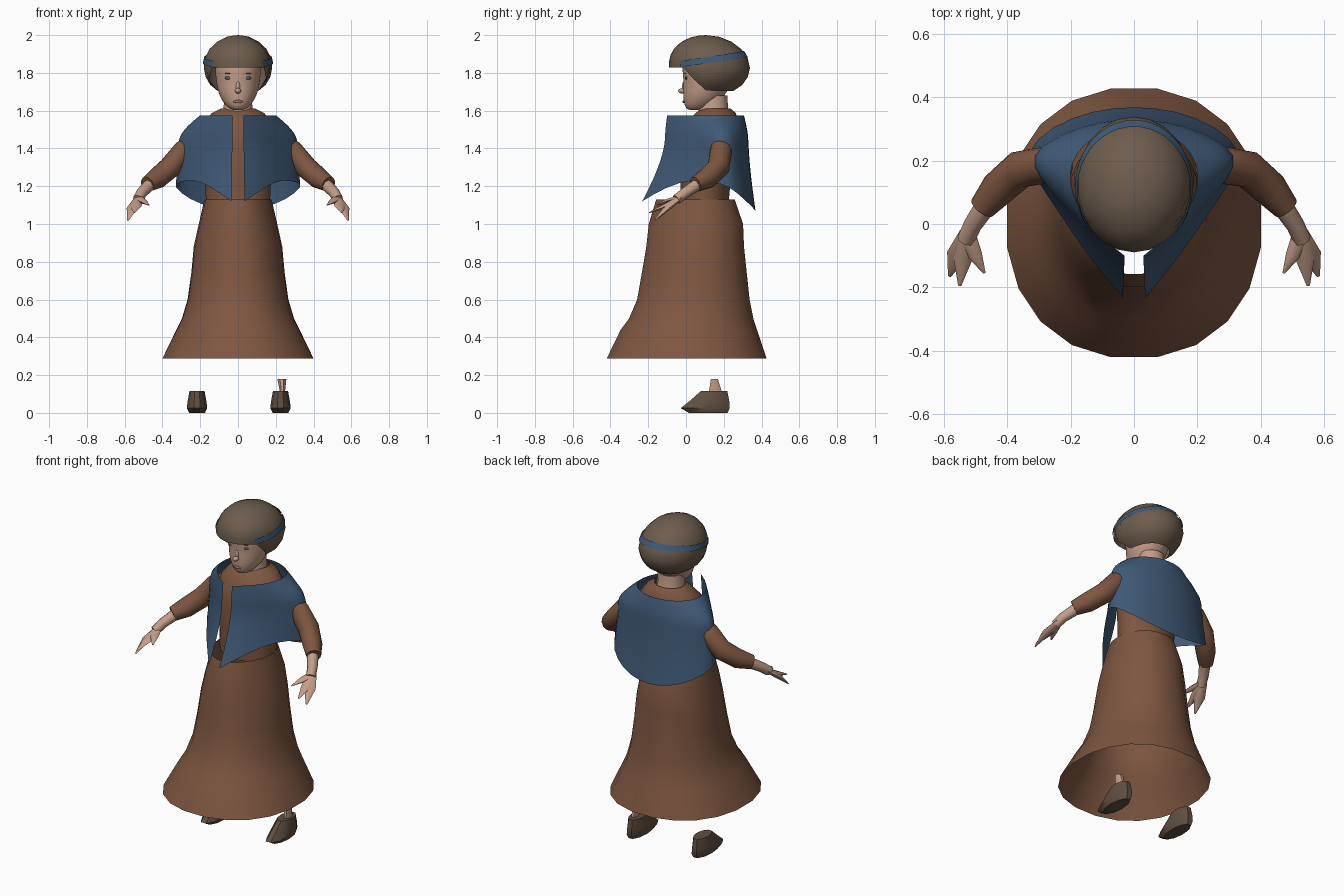
import bpy, bmesh
from math import sin, cos, pi, acos, radians, copysign
from mathutils import Vector

cube = bpy.data.objects.get("Cube")
if cube:
    bpy.data.objects.remove(cube, do_unlink=True)


def material(name, rgb):
    m = bpy.data.materials.new(name)
    m.use_nodes = True
    m.diffuse_color = (*rgb, 1)
    m.node_tree.nodes["Principled BSDF"].inputs["Base Color"].default_value = (*rgb, 1)
    return m


BROWN = material("brown cloth", (0.207, 0.093, 0.052))
BLUE = material("blue cloth", (0.052, 0.102, 0.185))
HAIR = material("hair brown", (0.153, 0.107, 0.074))
SKIN = material("skin", (0.55, 0.34, 0.25))
SHOE = material("shoe leather", (0.115, 0.077, 0.052))
EYE = material("eye grey blue", (0.09, 0.11, 0.15))
LIP = material("lip", (0.33, 0.15, 0.11))


def loft(name, mat, rows, closed=True, caps=(False, False), mirror=False, subsurf=0, angle=50):
    """Skin a list of equal-length point rows."""
    bm = bmesh.new()
    vs = [[bm.verts.new(p) for p in row] for row in rows]
    n = len(rows[0])
    for a, b in zip(vs, vs[1:]):
        for i in range(n if closed else n - 1):
            j = (i + 1) % n
            bm.faces.new((a[i], a[j], b[j], b[i]))
    if caps[0]:
        bm.faces.new(vs[0])
    if caps[1]:
        bm.faces.new(vs[-1])
    bmesh.ops.remove_doubles(bm, verts=bm.verts, dist=0.0005)
    bmesh.ops.recalc_face_normals(bm, faces=bm.faces)
    me = bpy.data.meshes.new(name)
    bm.to_mesh(me)
    bm.free()
    ob = bpy.data.objects.new(name, me)
    bpy.context.collection.objects.link(ob)
    me.materials.append(mat)
    if mirror:
        ob.modifiers.new("Mirror", "MIRROR")
    if subsurf:
        s = ob.modifiers.new("Smooth", "SUBSURF")
        s.levels = s.render_levels = subsurf
        s.boundary_smooth = "PRESERVE_CORNERS"
    bpy.ops.object.select_all(action="DESELECT")
    ob.select_set(True)
    bpy.context.view_layer.objects.active = ob
    bpy.ops.object.shade_smooth_by_angle(angle=radians(angle))
    return ob


def ring(z, hw, yf, yb, n=20, cx=0, squeeze=0, power=1.0):
    """Horizontal oval from front yf to back yb; squeeze narrows the front."""
    pts = []
    for i in range(n):
        a = 2 * pi * (i + 0.5) / n
        s, c = (copysign(abs(v) ** power, v) for v in (sin(a), cos(a)))
        x = hw * s * (1 - squeeze * max(0, c))
        pts.append((cx + x, (yf + yb) / 2 - (yb - yf) / 2 * c, z))
    return pts


def tube(name, mat, path, n=8, flat=1.0):
    """Tapered limb through (x, y, z, radius) points, mirrored to both sides."""
    pts = [Vector(p[:3]) for p in path]
    rows = []
    for i, p in enumerate(path):
        d = (pts[min(i + 1, len(pts) - 1)] - pts[max(i - 1, 0)]).normalized()
        side = d.cross(Vector((0, 0, 1))).normalized()
        up = side.cross(d)
        rows.append([pts[i] + p[3] * (side * cos(2 * pi * k / n) + up * flat * sin(2 * pi * k / n))
                     for k in range(n)])
    return loft(name, mat, rows, caps=(True, True), mirror=True)


def blob(name, mat, loc, scale):
    bpy.ops.mesh.primitive_uv_sphere_add(segments=12, ring_count=8, radius=1, location=loc)
    ob = bpy.context.object
    ob.name = name
    ob.scale = scale
    ob.data.materials.append(mat)
    bpy.ops.object.shade_smooth()
    return ob


# Skirt: open flared bell
skirt = [(1.13, .18, -.16, .26), (1.0, .21, -.2, .305), (.88, .237, -.213, .31),
         (.74, .25, -.237, .325), (.6, .27, -.262, .34), (.5, .30, -.305, .36),
         (.44, .33, -.35, .38), (.287, .405, -.425, .432)]
loft("skirt", BROWN, [ring(*r, squeeze=.27 * (r[0] - .287), power=.92) for r in skirt])

# Bodice with round collar
bodice = [(1.612, .09, .085, .235), (1.588, .14, .05, .265), (1.53, .19, 0, .28),
          (1.42, .2, -.03, .28), (1.25, .178, -.03, .24), (1.09, .17, -.03, .225)]
loft("bodice", BROWN, [ring(*r) for r in bodice])

# Cape: half sheet from front edge to back centre (rim xy, shoulder xy, hem xyz)
cape = [((.03, -.10), (.03, -.112), (.035, -.232, 1.12)),
        ((.10, -.045), (.12, -.055), (.14, -.11, 1.195)),
        ((.175, .04), (.215, .055), (.235, .035, 1.24)),
        ((.205, .13), (.305, .15), (.32, .155, 1.22)),
        ((.2, .19), (.335, .215), (.345, .23, 1.2)),
        ((.16, .255), (.235, .285), (.26, .31, 1.13)),
        ((.08, .3), (.11, .325), (.13, .36, 1.08)),
        ((0, .31), (0, .333), (0, .372, 1.065))]
SHOULDER_Z = 1.43
rows = []
for s in (0, .25, .5, .75):
    f = sin(s * pi / 2)
    rows.append([(r[0] + (m[0] - r[0]) * f, r[1] + (m[1] - r[1]) * f,
                  1.575 + (SHOULDER_Z - 1.575) * s) for r, m, h in cape])
for s in (0, .2, .4, .6, .8, 1):
    f = s ** 1.4
    rows.append([(m[0] + (h[0] - m[0]) * f, m[1] + (h[1] - m[1]) * f,
                  SHOULDER_Z + (h[2] - SHOULDER_Z) * s) for r, m, h in cape])
loft("cape", BLUE, rows, closed=False, mirror=True, subsurf=1, angle=80)

# Arms and hands
tube("sleeves", BROWN, [(.22, .18, 1.44, .045), (.285, .185, 1.39, .058), (.36, .172, 1.3, .06),
                        (.43, .11, 1.24, .056), (.48, .05, 1.21, .042)], n=12)
tube("forearms", SKIN, [(.46, .07, 1.215, .034), (.51, -.005, 1.165, .029), (.53, -.05, 1.13, .028)])
tube("outer_fingers", SKIN, [(.525, -.03, 1.14, .026), (.56, -.1, 1.085, .032),
                             (.582, -.165, 1.02, .005)], n=6, flat=.5)
tube("inner_fingers", SKIN, [(.525, -.03, 1.14, .026), (.54, -.11, 1.095, .03),
                             (.55, -.195, 1.06, .005)], n=6, flat=.5)
tube("thumbs", SKIN, [(.525, -.03, 1.14, .025), (.5, -.1, 1.12, .022),
                      (.472, -.155, 1.1, .004)], n=6, flat=.6)

# Neck and head
neck = [(1.55, .088, .05, .24), (1.6, .078, .065, .225), (1.68, .075, .07, .22)]
loft("neck", SKIN, [ring(*r, n=16) for r in neck])
head = [(1.602, .028, .015, .08), (1.615, .055, -.004, .13), (1.65, .084, -.014, .18),
        (1.70, .108, -.016, .22), (1.76, .118, -.012, .25), (1.83, .125, -.026, .26), (1.9, .1, .0, .22)]
loft("head", SKIN, [ring(*r, n=24, squeeze=.03) for r in head], caps=(True, True), subsurf=1)
blob("nose", SKIN, (0, -.02, 1.705), (.017, .022, .014))
blob("nose_bridge", SKIN, (0, -.009, 1.725), (.012, .012, .032))
blob("mouth", LIP, (0, -.011, 1.648), (.026, .007, .008))
for sx in (-1, 1):
    blob("eye", EYE, (sx * .05, .001, 1.773), (.02, .007, .009))
    blob("brow", HAIR, (sx * .05, -.004, 1.797), (.022, .005, .0025))


# Hair: rounded bob, short over the face and curled under behind
def hair_point(a, th, grow=0.0):
    c, s = cos(th), sin(th)
    tall = .165 if c > 0 else .15
    wide = s if c > 0 else s ** .75
    return ((.183 + grow) * wide * sin(a),
            .125 - .02 * max(0, c) - (.214 + grow) * wide * cos(a),
            1.835 + (tall + grow) * c)


def hem_angle(a):
    t = min(1, max(0, (.7 - cos(a)) / .6))
    return radians(92 + 58 * t * t * (3 - 2 * t))


SEG, LEV = 22, 8
loft("hair", HAIR, [[hair_point(2 * pi * i / SEG, hem_angle(2 * pi * i / SEG) * k / LEV)
                     for i in range(SEG)] for k in range(LEV + 1)], angle=60)

# Headband: strip over the hair, rising to the back, open at the fringe
band = []
for half in (-.016, .016):
    row = []
    for i in range(31):
        a = radians(45 + 270 * i / 30)
        z = 1.868 - .03 * cos(a) + half
        row.append(hair_point(a, acos((z - 1.835) / .165), .004))
    band.append(row)
loft("headband", BLUE, band, closed=False)

# Shoes and the bare ankle
shoe = [(0, .042, .01, .225), (.025, .054, -.035, .238), (.06, .05, .01, .235), (.115, .04, .075, .222)]
for name, cx in (("left_shoe", .225), ("right_shoe", -.217)):
    loft(name, SHOE, [ring(z, w, f, b, 10, cx) for z, w, f, b in shoe], caps=(True, True), angle=30)
loft("left_ankle", SKIN, [ring(.07, .012, .11, .2, 8, .235), ring(.12, .016, .12, .19, 8, .235),
                          ring(.18, .026, .13, .17, 8, .232)])
